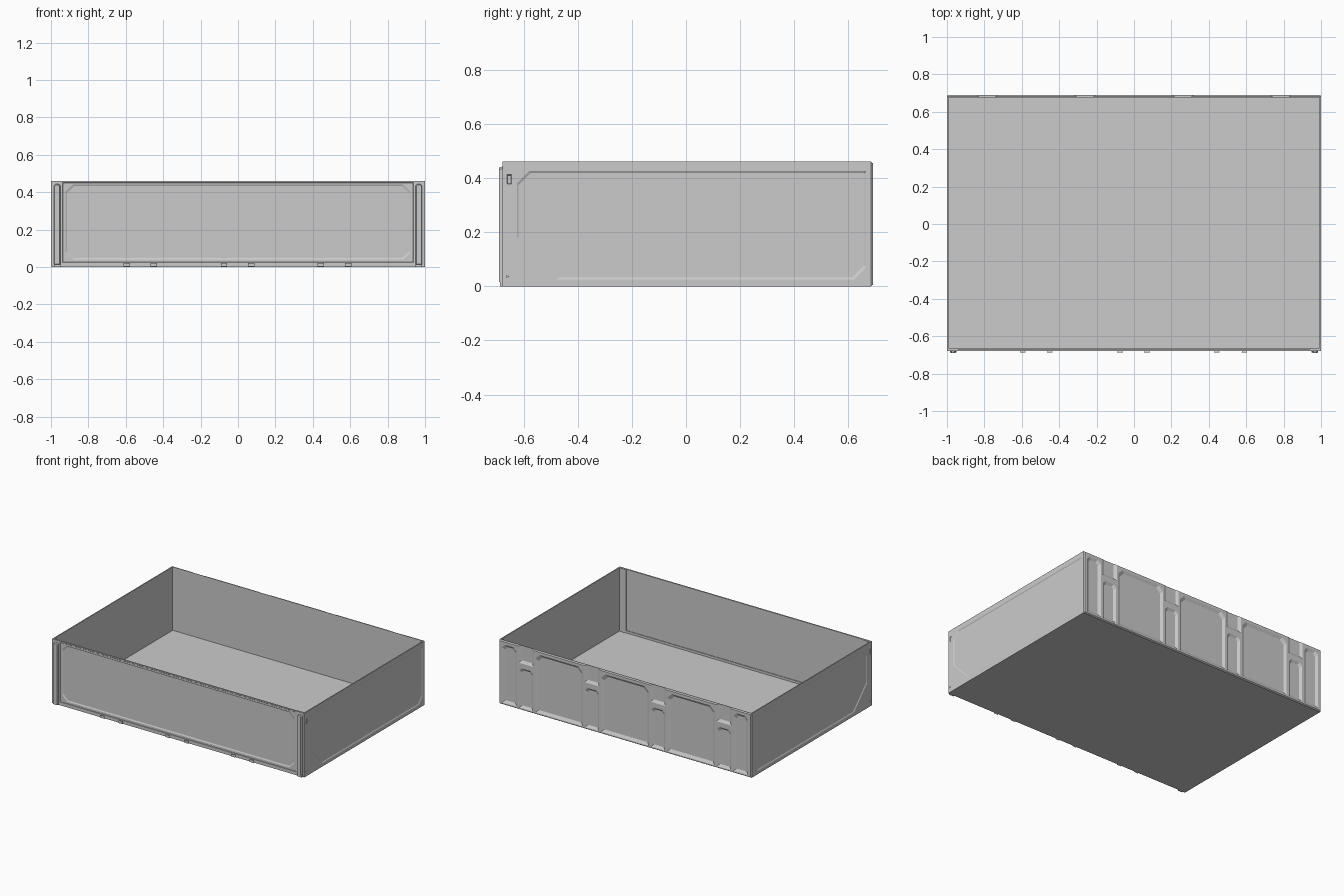
import bpy, bmesh
from mathutils import Vector

if "Cube" in bpy.data.objects:
    bpy.data.objects.remove(bpy.data.objects["Cube"])

H = 0.46          # tray height
TOP = 0.4585


def inset(poly, d):
    """Shrink an outline towards the centre of its bounds by d."""
    us, vs = [p[0] for p in poly], [p[1] for p in poly]
    cu, cv = (min(us) + max(us)) / 2, (min(vs) + max(vs)) / 2
    hu, hv = (max(us) - min(us)) / 2, (max(vs) - min(vs)) / 2
    return [(cu + (u - cu) * (hu - d) / hu, cv + (v - cv) * (hv - d) / hv) for u, v in poly]


def rect(u0, u1, v0, v1):
    return [(u0, v0), (u1, v0), (u1, v1), (u0, v1)]


def clipped(u0, u1, v0, v1, c, low=True):
    """Rectangle with cut corners (top corners only if low is False)."""
    base = [(u0, v0 + c), (u0 + c, v0), (u1 - c, v0), (u1, v0 + c)] if low else [(u0, v0), (u1, v0)]
    return base + [(u1, v1 - c), (u1 - c, v1), (u0 + c, v1), (u0, v1 - c)]


def on_y(u, v, w):
    return Vector((u, w, v))


def on_x(u, v, w):
    return Vector((w, u, v))


def loft(name, poly, steps, place):
    """Solid through scaled copies of an outline; steps = (plane, inset)."""
    bm = bmesh.new()
    rings = [[bm.verts.new(place(u, v, w)) for u, v in inset(poly, d)] for w, d in steps]
    n = len(poly)
    for a, b in zip(rings, rings[1:]):
        for i in range(n):
            bm.faces.new((a[i], a[(i + 1) % n], b[(i + 1) % n], b[i]))
    bm.faces.new(rings[0])
    bm.faces.new(rings[-1])
    bmesh.ops.recalc_face_normals(bm, faces=bm.faces)
    mesh = bpy.data.meshes.new(name)
    bm.to_mesh(mesh)
    bm.free()
    ob = bpy.data.objects.new(name, mesh)
    bpy.context.collection.objects.link(ob)
    return ob


def box(name, x0, x1, y0, y1, z0, z1):
    return loft(name, rect(x0, x1, z0, z1), [(y0, 0), (y1, 0)], on_y)


def carve(ob, cutters):
    """Cut every cutter out of the object, then discard the cutters."""
    for c in cutters:
        c.hide_render = True
        m = ob.modifiers.new("cut", 'BOOLEAN')
        m.operation, m.solver, m.object = 'DIFFERENCE', 'EXACT', c
    bpy.context.view_layer.update()
    dg = bpy.context.evaluated_depsgraph_get()
    mesh = bpy.data.meshes.new_from_object(ob.evaluated_get(dg))
    ob.modifiers.clear()
    ob.data = mesh
    for c in cutters:
        bpy.data.objects.remove(c)


def pocket(poly, face, depth, slope, sign, place):
    """Cutter with sloping sides; sign is the outward direction."""
    k = 0.3
    return loft("cutter", poly, [(face + sign * depth * k, -slope * k),
                                 (face - sign * depth, slope)], place)


# Floor
box("floor", -0.993, 0.993, -0.67, 0.68, 0.0, 0.005)

# Side walls with recessed panel, latch slot and pivot hole
panel = [(-0.625, 0.38), (-0.625, 0.18), (-0.475, 0.025), (0.62, 0.025),
         (0.665, 0.07), (0.665, 0.425), (-0.58, 0.425)]
for s, side in ((1, "right"), (-1, "left")):
    wall = box(side + "_wall", min(s, s * 0.992), max(s, s * 0.992), -0.678, 0.68, 0, H)
    carve(wall, [pocket(panel, s, 0.004, 0.007, s, on_x),
                 pocket(rect(-0.661, -0.645, 0.378, 0.412), s, 0.003, 0.002, s, on_x),
                 pocket(clipped(-0.664, -0.656, 0.032, 0.04, 0.002), s, 0.003, 0.001, s, on_x)])

# Back wall with chamfered rim, tall pockets, open notches and low pockets
back = loft("back_wall", rect(-1, 1, 0, H),
            [(0.677, 0.0), (0.683, 0.0), (0.691, 0.006)], on_y)
cuts = []
for x0, x1, c in ((-0.975, -0.86, 0.025), (0.86, 0.975, 0.025),
                  (-0.71, -0.335, 0.035), (-0.19, 0.19, 0.035), (0.335, 0.71, 0.035)):
    cuts.append(pocket(clipped(x0, x1, 0.015, 0.435, c, False), 0.691, 0.011, 0.018, 1, on_y))
for x in (-0.785, -0.262, 0.262, 0.785):
    cuts.append(pocket(rect(x - 0.06, x + 0.06, 0.335, 0.6), 0.691, 0.011, 0.018, 1, on_y))
    cuts.append(pocket(clipped(x - 0.055, x + 0.055, 0.015, 0.30, 0.02, False),
                       0.691, 0.011, 0.016, 1, on_y))
carve(back, cuts)

# Front wall with stepped recessed panel
front = box("front_wall", -0.992, 0.992, -0.678, -0.668, 0, H)
carve(front, [pocket(rect(-0.938, 0.938, 0.024, 0.452), -0.678, 0.002, 0.002, -1, on_y),
              pocket(clipped(-0.922, 0.922, 0.04, 0.441, 0.038), -0.676, 0.004, 0.008, -1, on_y)])

# Inner sill and corner columns behind the front wall
box("inner_sill", -0.94, 0.94, -0.669, -0.664, 0.005, 0.022)
for s, side in ((1, "right"), (-1, "left")):
    a, b = sorted((s * 0.94, s * 0.992))
    box(side + "_inner_column", a, b, -0.669, -0.662, 0.005, TOP)
    # Front corner posts and their feet
    a, b = sorted((s * 0.950, s * 0.985))
    loft(side + "_front_post", clipped(a, b, 0.012, 0.443, 0.008, False),
         [(-0.677, 0), (-0.691, 0.004)], on_y)
    box(side + "_post_foot", a, b, -0.688, -0.677, 0.0, 0.014)

# Small hinge tabs along the lower front edge
for i, x in enumerate((-0.595, -0.45, -0.075, 0.07, 0.443, 0.59)):
    loft("hinge_tab_%d" % (i + 1), rect(x - 0.017, x + 0.017, 0.002, 0.022),
         [(-0.677, 0.005), (-0.682, 0.004), (-0.688, 0)], on_y)
